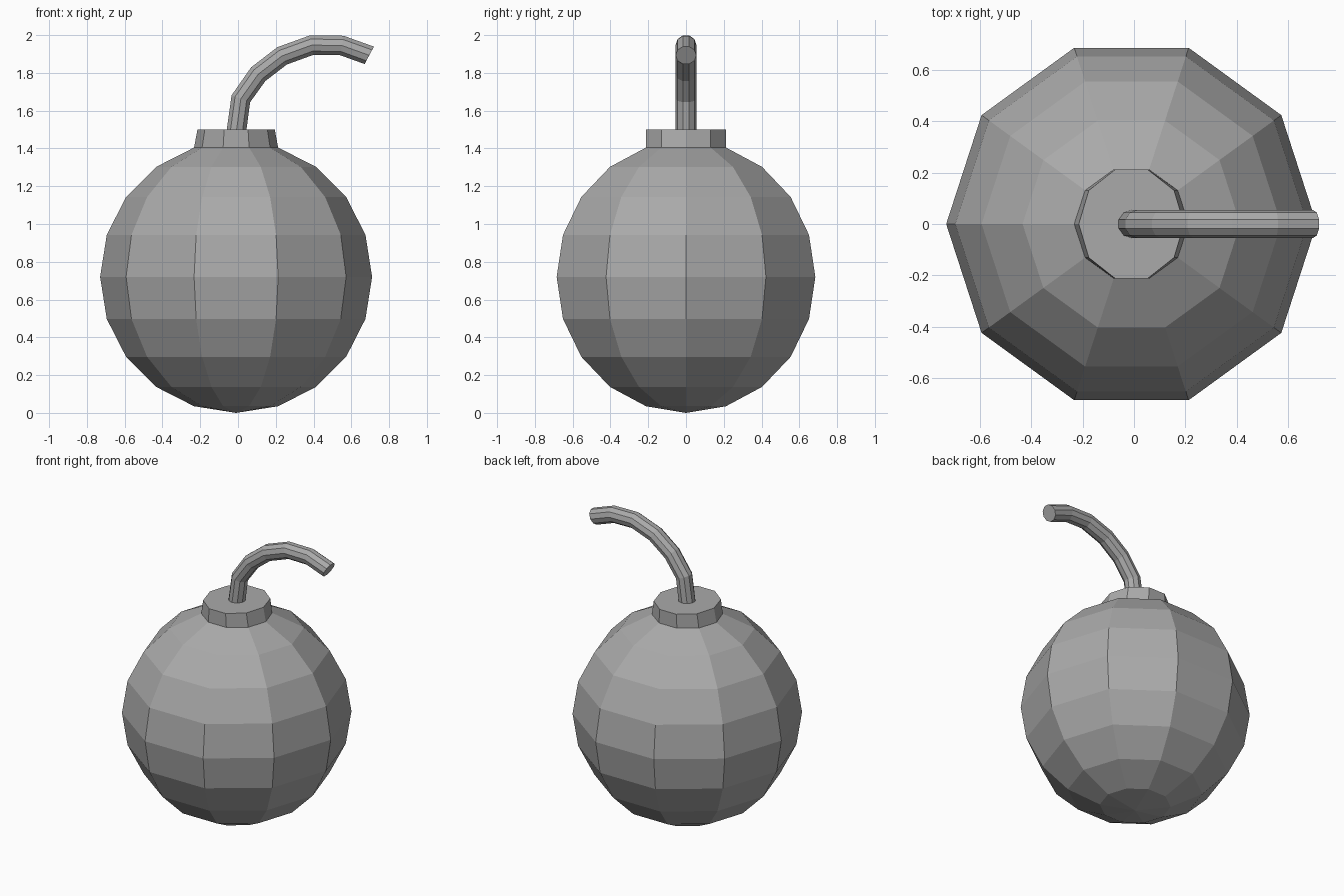
import bpy
import bmesh
from math import sin, cos, pi, radians
from mathutils import Vector

cube = bpy.data.objects.get("Cube")
if cube:
    bpy.data.objects.remove(cube, do_unlink=True)

SIDES = 10
RADIUS = 0.72
CENTRE_X = -0.01


def make_material(name, colour):
    mat = bpy.data.materials.new(name)
    mat.use_nodes = True
    mat.diffuse_color = colour
    mat.node_tree.nodes["Principled BSDF"].inputs["Base Color"].default_value = colour
    return mat


def loft(name, rings, mat):
    """Skin a list of closed rings, cap both ends and weld any poles."""
    bm = bmesh.new()
    loops = [[bm.verts.new(p) for p in ring] for ring in rings]
    for low, high in zip(loops, loops[1:]):
        for i in range(SIDES):
            j = (i + 1) % SIDES
            bm.faces.new((low[i], low[j], high[j], high[i]))
    bm.faces.new(loops[0][::-1])
    bm.faces.new(loops[-1])
    bmesh.ops.remove_doubles(bm, verts=bm.verts, dist=0.0001)
    bmesh.ops.recalc_face_normals(bm, faces=bm.faces)
    mesh = bpy.data.meshes.new(name)
    bm.to_mesh(mesh)
    bm.free()
    mesh.materials.append(mat)
    obj = bpy.data.objects.new(name, mesh)
    bpy.context.collection.objects.link(obj)
    return obj


def level_ring(rx, ry, z):
    angles = [2 * pi * i / SIDES for i in range(SIDES)]
    return [Vector((CENTRE_X + rx * cos(a), ry * sin(a), z)) for a in angles]


def tube_ring(centre, tangent, r):
    up = Vector((-tangent.z, 0, tangent.x)).normalized()
    side = Vector((0, 1, 0))
    angles = [2 * pi * i / SIDES for i in range(SIDES)]
    return [centre + r * (cos(a) * side + sin(a) * up) for a in angles]


grey = make_material("grey", (0.4, 0.4, 0.4, 1))

# Faceted round body, from the bottom pole up to the neck
body_rings = []
for step in range(-5, 5):
    lat = radians(18 * step)
    r = RADIUS * cos(lat)
    body_rings.append(level_ring(r, r, RADIUS + RADIUS * sin(lat)))
loft("body", body_rings, grey)

# Neck collar, narrowing only from side to side
neck_r = RADIUS * cos(radians(72))
neck_z = RADIUS + RADIUS * sin(radians(72))
loft("neck", [level_ring(neck_r, neck_r, neck_z),
              level_ring(neck_r * 0.92, neck_r, 1.5)], grey)

# Curved fuse
path = [Vector((x, 0, z)) for x, z in (
    (-0.01, 1.48), (0.015, 1.663), (0.107, 1.793), (0.233, 1.89),
    (0.39, 1.947), (0.55, 1.945), (0.695, 1.893))]
tangents = [Vector((0, 0, 1))]
for before, after in zip(path, path[2:]):
    tangents.append(after - before)
tangents.append(Vector((0.88, 0, -0.47)))
loft("fuse", [tube_ring(p, t, 0.055) for p, t in zip(path, tangents)], grey)
